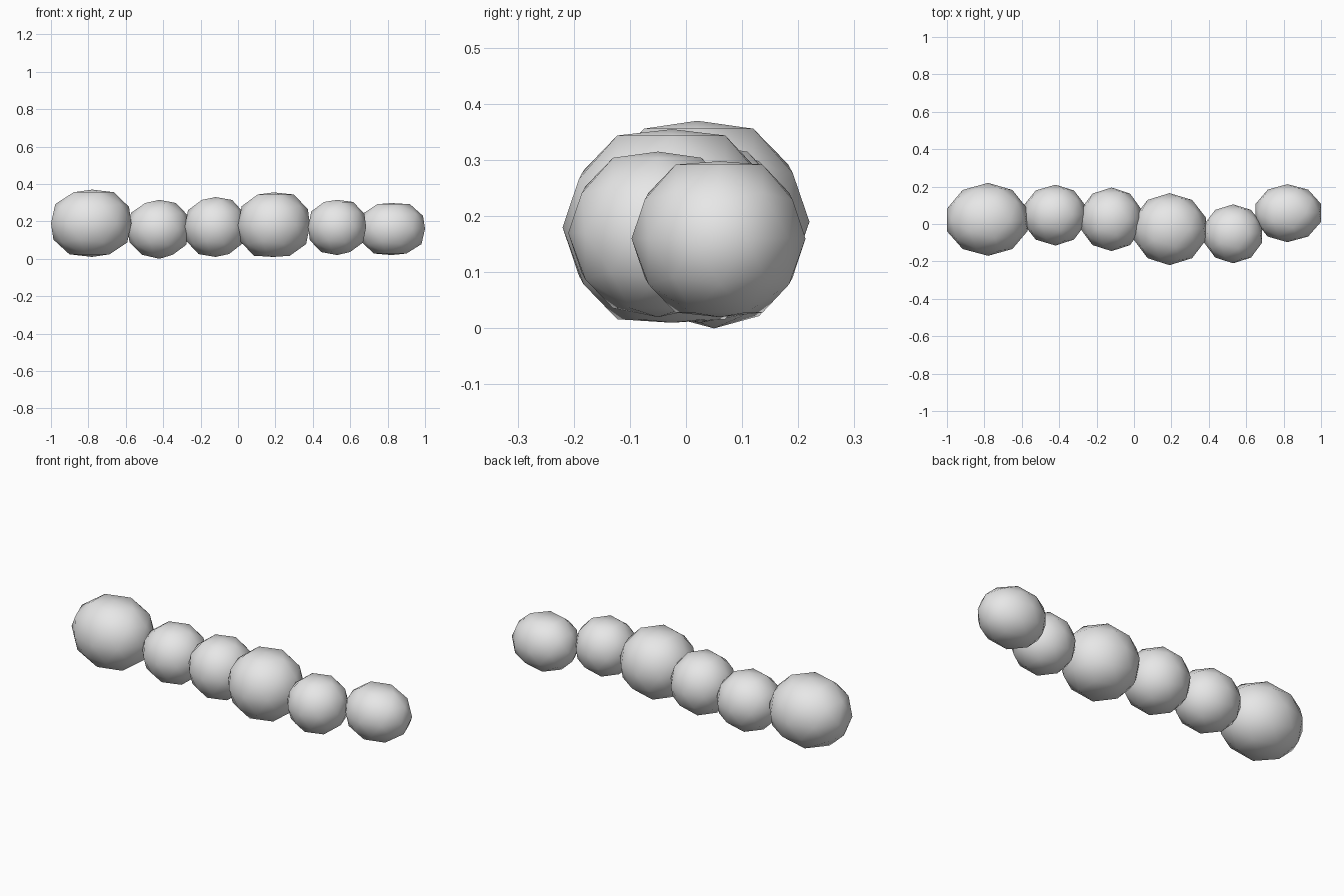
import bpy
import bmesh

cube = bpy.data.objects.get("Cube")
if cube:
    bpy.data.objects.remove(cube, do_unlink=True)

# One plain grey for the whole chain
grey = bpy.data.materials.new("plain_grey")
grey.use_nodes = True
colour = (0.8, 0.8, 0.8, 1.0)
grey.diffuse_color = colour
grey.node_tree.nodes["Principled BSDF"].inputs["Base Color"].default_value = colour

# The equator of a low-poly ball reaches this share of its radius along x
SIDE_REACH = 0.951


def make_segment(name, centre, x_range, y_range, z_range):
    """Low-poly ball, stretched unevenly to its ranges, with pressed poles."""
    bm = bmesh.new()
    bmesh.ops.create_icosphere(bm, subdivisions=2, radius=1.0)
    radius = (y_range[1] - y_range[0]) / 2
    cx, cy, cz = centre
    for vert in bm.verts:
        x_end = x_range[1] if vert.co.x > 0 else x_range[0]
        y_end = y_range[1] if vert.co.y > 0 else y_range[0]
        x = cx + vert.co.x * abs(x_end - cx) / SIDE_REACH
        y = cy + vert.co.y * abs(y_end - cy)
        z = cz + vert.co.z * radius
        vert.co = (x, y, min(max(z, z_range[0]), z_range[1]))
    for face in bm.faces:
        face.smooth = True
    mesh = bpy.data.meshes.new(name)
    bm.to_mesh(mesh)
    bm.free()
    mesh.materials.append(grey)
    segment = bpy.data.objects.new(name, mesh)
    bpy.context.collection.objects.link(segment)
    return segment


# Chain of body segments, from the large end to the small end
make_segment("large_end_segment", (-0.78, 0.02, 0.19),
             x_range=(-1.0, -0.57), y_range=(-0.17, 0.22), z_range=(0.01, 0.37))
make_segment("second_segment", (-0.42, 0.05, 0.16),
             x_range=(-0.59, -0.26), y_range=(-0.115, 0.21), z_range=(0.0, 0.315))
make_segment("third_segment", (-0.12, 0.025, 0.17),
             x_range=(-0.285, 0.04), y_range=(-0.145, 0.195), z_range=(0.01, 0.33))
make_segment("fourth_segment", (0.19, -0.025, 0.18),
             x_range=(0.0, 0.385), y_range=(-0.22, 0.165), z_range=(0.01, 0.355))
make_segment("fifth_segment", (0.53, -0.05, 0.17),
             x_range=(0.375, 0.685), y_range=(-0.21, 0.105), z_range=(0.02, 0.315))
make_segment("small_end_segment", (0.82, 0.06, 0.16),
             x_range=(0.65, 1.0), y_range=(-0.097, 0.213), z_range=(0.02, 0.298))
